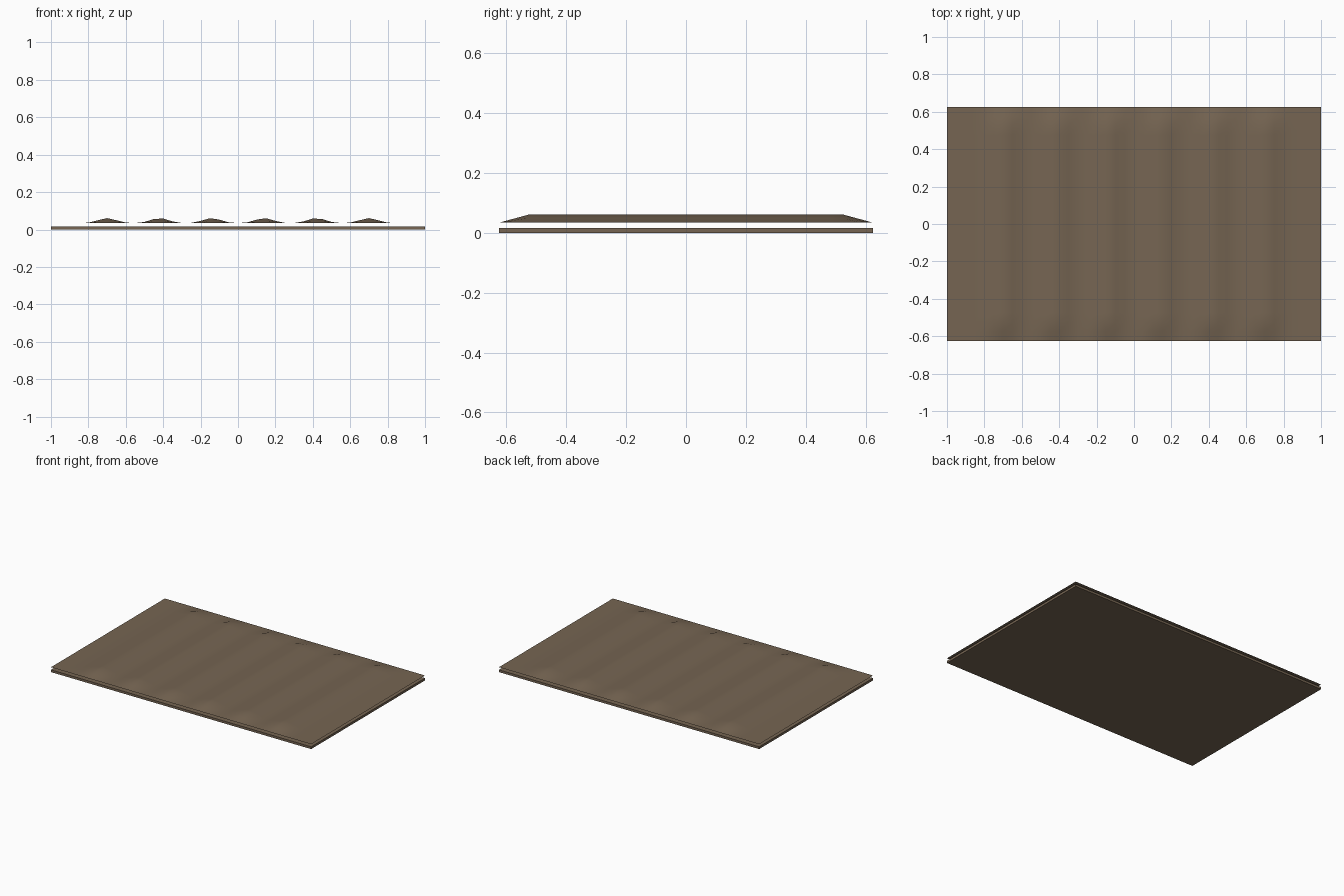
import bpy, bmesh, math

if "Cube" in bpy.data.objects:
    bpy.data.objects.remove(bpy.data.objects["Cube"])

L, W = 2.0, 1.25
BASE_TOP, SHEET_Z, RIDGE_H = 0.016, 0.034, 0.027
RIDGES = [-0.70 + 0.28 * i for i in range(6)]


def material(name, color):
    m = bpy.data.materials.new(name)
    m.diffuse_color = color
    m.use_nodes = True
    m.node_tree.nodes["Principled BSDF"].inputs["Base Color"].default_value = m.diffuse_color
    return m


def add_object(name, bm, mat):
    me = bpy.data.meshes.new(name)
    bm.to_mesh(me)
    bm.free()
    ob = bpy.data.objects.new(name, me)
    bpy.context.collection.objects.link(ob)
    me.materials.append(mat)
    return ob


def ridge_height(x, y):
    # rounded ridges that fade out at the front and back edges
    bump = max(math.exp(-((x - c) / 0.067) ** 2) for c in RIDGES)
    if min(abs(x - c) for c in RIDGES) > 0.145:
        bump = 0
    return RIDGE_H * bump * min(1, (W / 2 - abs(y)) / 0.1)


soil = material("soil_brown", (0.18, 0.13, 0.085, 1))

# Thin base slab
bm = bmesh.new()
bmesh.ops.create_cube(bm, size=1)
for v in bm.verts:
    v.co = (v.co.x * L, v.co.y * W, (v.co.z + 0.5) * BASE_TOP)
add_object("base_slab", bm, soil)

# Open single-layer sheet with six furrow ridges
bm = bmesh.new()
bmesh.ops.create_grid(bm, x_segments=40, y_segments=25, size=0.5)
for v in bm.verts:
    x, y = v.co.x * L, v.co.y * W
    v.co = (x, y, SHEET_Z + ridge_height(x, y))
for f in bm.faces:
    f.smooth = True
add_object("ridged_surface", bm, soil)
